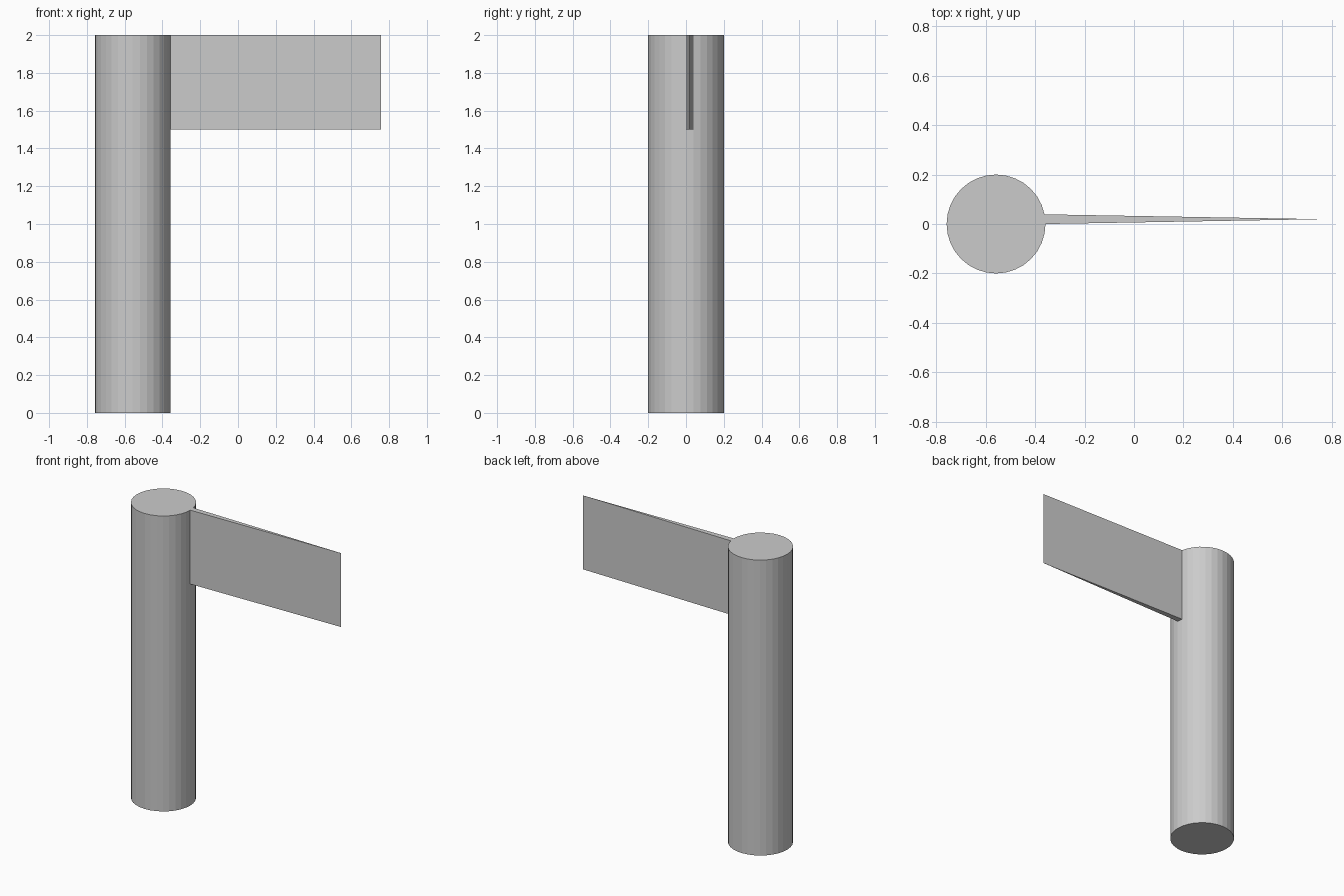
import bpy
import bmesh
from mathutils import Matrix, Vector

cube = bpy.data.objects.get("Cube")
if cube:
    bpy.data.objects.remove(cube, do_unlink=True)

SIDES, RADIUS, HEIGHT = 32, 0.2, 2.0
POST_X = -0.558
BLADE_BOTTOM = 1.5
TIP_X = 0.757

# Plain grey finish
grey = bpy.data.materials.new("plain_grey")
grey.use_nodes = True
colour = (0.6, 0.6, 0.6, 1.0)
grey.diffuse_color = colour
grey.node_tree.nodes["Principled BSDF"].inputs["Base Color"].default_value = colour

# Round post with flat facets
bm = bmesh.new()
bmesh.ops.create_cone(bm, cap_ends=True, segments=SIDES, radius1=RADIUS,
                      radius2=RADIUS, depth=HEIGHT,
                      matrix=Matrix.Translation((POST_X, 0, HEIGHT / 2)))

# Split the facet just behind the +x direction at the blade's lower edge
facet = max((f for f in bm.faces if abs(f.normal.z) < 0.5 and f.calc_center_median().y > 0),
            key=lambda f: f.calc_center_median().x)
bmesh.ops.bisect_plane(bm, geom=[facet, *facet.edges, *facet.verts],
                       plane_co=Vector((0, 0, BLADE_BOTTOM)), plane_no=Vector((0, 0, 1)))
bm.normal_update()
root = max((f for f in bm.faces if abs(f.normal.z) < 0.5 and f.calc_center_median().y > 0
            and f.calc_center_median().z > BLADE_BOTTOM),
           key=lambda f: f.calc_center_median().x)

# Pull the upper part out into a blade that tapers to a vertical edge
tip_y = root.calc_center_median().y
result = bmesh.ops.extrude_face_region(bm, geom=[root])
if root.is_valid:
    bmesh.ops.delete(bm, geom=[root], context='FACES_ONLY')
for item in result["geom"]:
    if isinstance(item, bmesh.types.BMVert):
        item.co.x, item.co.y = TIP_X, tip_y
bmesh.ops.remove_doubles(bm, verts=bm.verts[:], dist=0.0001)
bmesh.ops.recalc_face_normals(bm, faces=bm.faces[:])

mesh = bpy.data.meshes.new("post_with_blade")
bm.to_mesh(mesh)
bm.free()
mesh.materials.append(grey)
post = bpy.data.objects.new("post_with_blade", mesh)
bpy.context.collection.objects.link(post)
